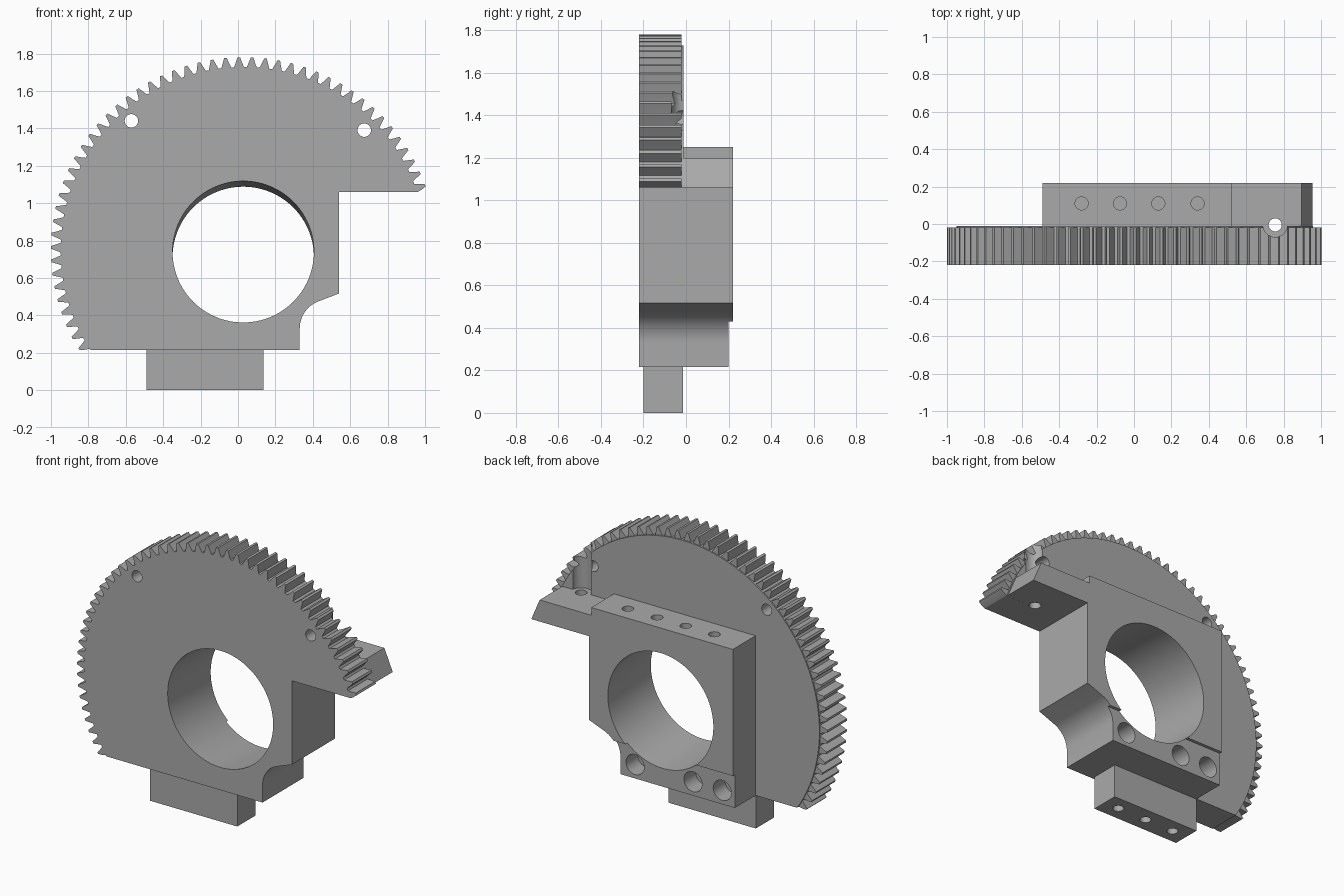
import bpy, bmesh
from math import sin, cos, radians, sqrt
from mathutils import Matrix, Vector

cube = bpy.data.objects.get("Cube")
if cube:
    bpy.data.objects.remove(cube, do_unlink=True)

grey = bpy.data.materials.new("machined_grey")
grey.use_nodes = True
GREY = (0.4, 0.4, 0.4, 1)
grey.diffuse_color = GREY
grey.node_tree.nodes["Principled BSDF"].inputs["Base Color"].default_value = GREY

CX, CZ = 0.03, 0.75          # gear centre
ROOT, PITCH, TIP = 0.978, 1.003, 1.03
BASE = 0.215                 # underside of the plate


def add_object(name, bm):
    bmesh.ops.recalc_face_normals(bm, faces=bm.faces)
    mesh = bpy.data.meshes.new(name)
    bm.to_mesh(mesh)
    bm.free()
    mesh.materials.append(grey)
    obj = bpy.data.objects.new(name, mesh)
    bpy.context.scene.collection.objects.link(obj)
    return obj


def extrude_profile(name, points, y0, y1):
    bm = bmesh.new()
    face = bm.faces.new([bm.verts.new((x, y0, z)) for x, z in points])
    out = bmesh.ops.extrude_face_region(bm, geom=[face])
    verts = [g for g in out["geom"] if isinstance(g, bmesh.types.BMVert)]
    bmesh.ops.translate(bm, verts=verts, vec=(0, y1 - y0, 0))
    return add_object(name, bm)


def box(name, x0, x1, y0, y1, z0, z1):
    return extrude_profile(name, [(x0, z0), (x1, z0), (x1, z1), (x0, z1)], y0, y1)


def rod(name, start, end, radius, sides=32):
    a, b = Vector(start), Vector(end)
    turn = Vector((0, 0, 1)).rotation_difference(b - a).to_matrix().to_4x4()
    bm = bmesh.new()
    bmesh.ops.create_cone(bm, cap_ends=True, segments=sides, radius1=radius,
                          radius2=radius, depth=(b - a).length,
                          matrix=Matrix.Translation((a + b) / 2) @ turn)
    return add_object(name, bm)


def cut(obj, cutters):
    bpy.context.view_layer.objects.active = obj
    for c in cutters:
        mod = obj.modifiers.new("cut", "BOOLEAN")
        mod.operation, mod.solver, mod.object = "DIFFERENCE", "EXACT", c
        bpy.ops.object.modifier_apply(modifier=mod.name)


def polar(deg, r):
    a = radians(deg)
    return CX + r * cos(a), max(CZ + r * sin(a), 1.06 if deg < 90 else BASE)


# Shared lower right edge: foot corner, concave fillet, slope, tall side
FILLET = 0.155
lower_right = [(0.33, BASE)]
for i in range(13):
    a = radians(180 - 68 * i / 12)
    lower_right.append((0.33 + FILLET * (1 + cos(a)), 0.33 + FILLET * sin(a)))
lower_right += [(0.54, 0.517), (0.54, 1.06)]

# Toothed sector
teeth = []
tooth = [(-1.55, ROOT), (-0.95, PITCH), (-0.4, TIP),
         (0.4, TIP), (0.95, PITCH), (1.55, ROOT)]
for i in range(49):
    mid = 19.6 + 191.6 * i / 48
    teeth += [polar(mid + d, r) for d, r in tooth]
left_x = CX - sqrt(ROOT ** 2 - (CZ - BASE) ** 2)
gear = extrude_profile("gear_sector", lower_right + teeth + [(left_x, BASE)], -0.22, -0.02)

# Thin smooth web behind the teeth
rim = [polar(18.5 + 194 * i / 120, ROOT) for i in range(121)]
web = extrude_profile("gear_back_web", lower_right + rim + [(left_x + 0.005, BASE)],
                      -0.02, -0.012)

# Bearing block with side arm
block = extrude_profile("bearing_block", lower_right + [
    (0.955, 1.06), (0.895, 1.2), (0.525, 1.2), (0.525, 1.25),
    (-0.49, 1.25), (-0.49, BASE)], -0.012, 0.22)

# Mounting foot
foot = box("mounting_foot", -0.49, 0.135, -0.2, -0.015, 0, BASE)

# Slightly tilted main bore
bore = rod("bore_cutter", (0, -0.4, 0), (0, 0.4, 0), 0.378, 96)
for v in bore.data.vertices:
    v.co.x += 0.028
    v.co.z += 0.725 - 0.068 * v.co.y

# Screw holes and clearances
arm_hole = rod("arm_hole_cutter", (0.755, -0.005, 0.9), (0.755, -0.005, 1.4), 0.035)
clearance = rod("screw_clearance_cutter", (0.755, -0.005, 1.2), (0.755, -0.005, 1.9), 0.065)
plate_holes = [rod("plate_hole_cutter", (x, -0.5, z), (x, 0.01, z), 0.036)
               for x, z in ((-0.57, 1.44), (0.675, 1.39))]
top_holes = [rod("top_hole_cutter", (x, 0.11, 1.1), (x, 0.11, 1.4), 0.035)
             for x in (-0.28, -0.075, 0.13, 0.34)]
back_holes = [rod("back_hole_cutter", (x, 0.08, 0.305), (x, 0.4, 0.305), 0.065)
              for x in (-0.4, -0.19, 0.225)]
foot_holes = [rod("foot_hole_cutter", (x, -0.108, -0.1), (x, -0.108, 0.13), 0.033)
              for x in (-0.385, -0.178, 0.03)]
step = box("step_cutter", -0.8, 0.8, 0.2, 0.4, 0, 0.43)

cut(gear, [bore, arm_hole, clearance] + plate_holes)
cut(web, [bore, arm_hole, clearance] + plate_holes)
cut(block, [step, bore, arm_hole] + top_holes + back_holes)
cut(foot, foot_holes)

for c in [bore, arm_hole, clearance, step] + plate_holes + top_holes + back_holes + foot_holes:
    bpy.data.objects.remove(c, do_unlink=True)

# Smooth round walls, crisp edges
for obj in (gear, web, block, foot):
    bpy.ops.object.select_all(action="DESELECT")
    obj.select_set(True)
    bpy.context.view_layer.objects.active = obj
    bpy.ops.object.shade_smooth_by_angle(angle=radians(20))
